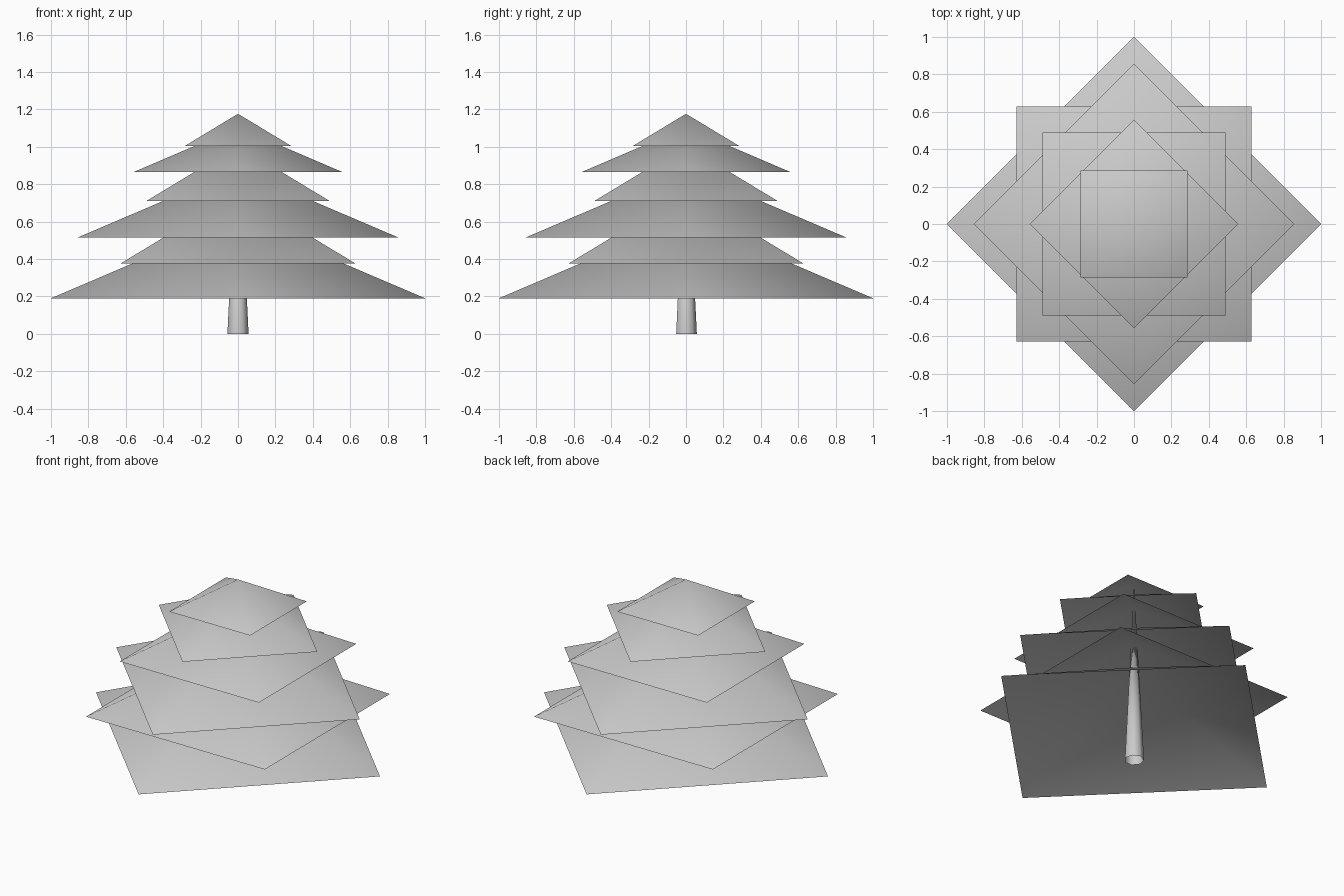
import bpy
import bmesh
import math

cube = bpy.data.objects.get("Cube")
if cube:
    bpy.data.objects.remove(cube, do_unlink=True)

grey = bpy.data.materials.new("plain_grey")
grey.use_nodes = True
grey.diffuse_color = (0.6, 0.6, 0.6, 1)
grey.node_tree.nodes["Principled BSDF"].inputs["Base Color"].default_value = (0.6, 0.6, 0.6, 1)


def open_cone(name, sides, radius, base_z, tip_z, turn):
    """Smooth cone without a base; the first corner sits at the angle turn."""
    bm = bmesh.new()
    tip = bm.verts.new((0, 0, tip_z))
    ring = []
    for i in range(sides):
        a = turn + math.tau * i / sides
        ring.append(bm.verts.new((radius * math.cos(a), radius * math.sin(a), base_z)))
    for i in range(sides):
        face = bm.faces.new((ring[i], ring[(i + 1) % sides], tip))
        face.smooth = True
    mesh = bpy.data.meshes.new(name)
    bm.to_mesh(mesh)
    bm.free()
    mesh.materials.append(grey)
    obj = bpy.data.objects.new(name, mesh)
    bpy.context.collection.objects.link(obj)
    return obj


# Trunk tapering up to the treetop
open_cone("trunk", 7, 0.058, 0, 1.17, math.pi / 2)

# Branch tiers: square canopies, each turned an eighth from the one below
SLOPE = 0.427
tiers = [(1.0, 0.19), (0.89, 0.375), (0.857, 0.515),
         (0.693, 0.71), (0.558, 0.865), (0.403, 1.004)]
for i, (radius, z) in enumerate(tiers):
    open_cone(f"branch_tier_{i + 1}", 4, radius, z, z + SLOPE * radius, (i % 2) * math.pi / 4)
